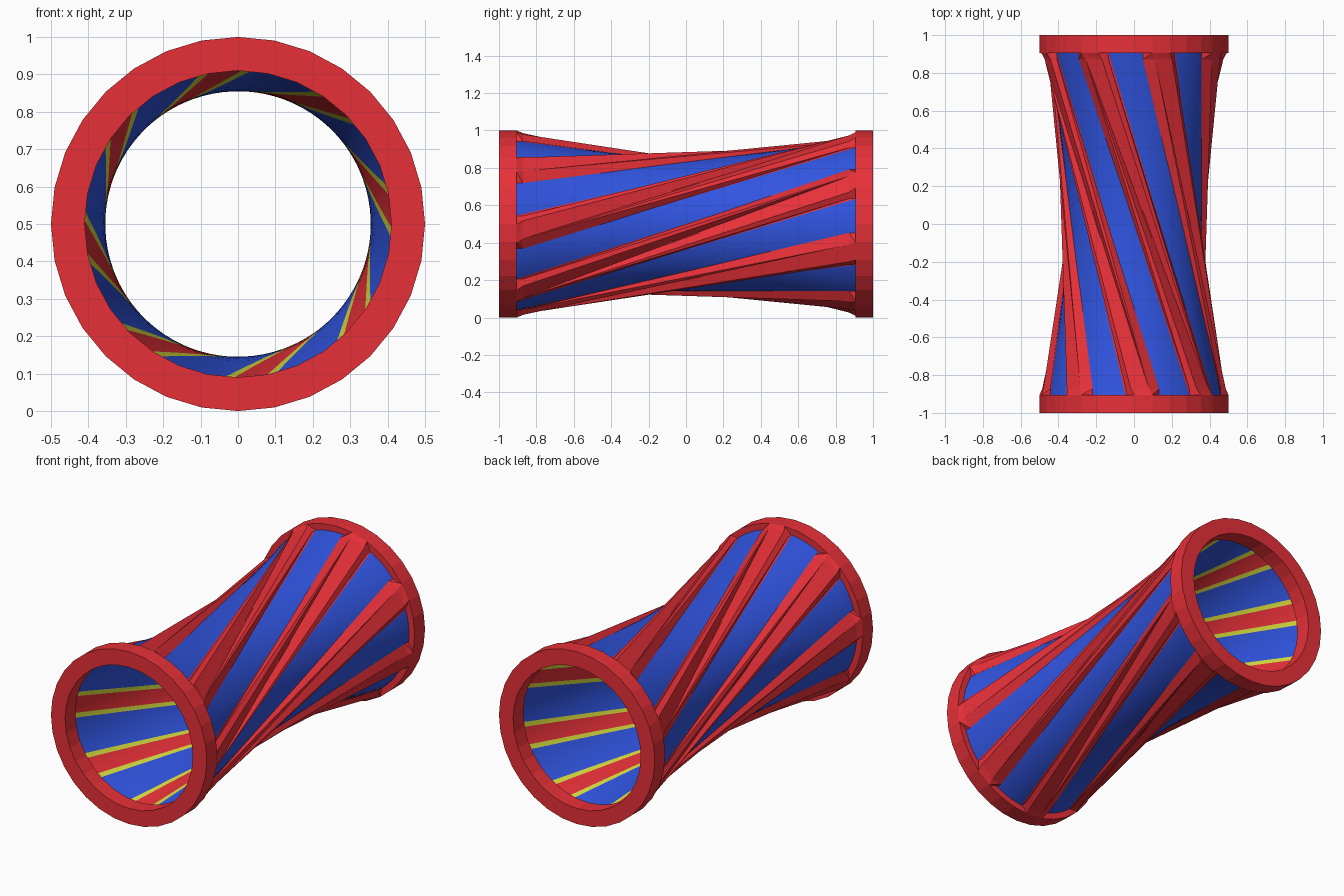
import bpy, bmesh
from math import sin, cos, radians
from mathutils import Vector

cube = bpy.data.objects.get("Cube")
if cube:
    bpy.data.objects.remove(cube, do_unlink=True)

SIDES = 32
STEP = 360 / SIDES
BARS = 8
PITCH = 360 / BARS
PHASE = STEP / 2          # bars are centred on a ring facet
TWIST = 7 * STEP
END = 0.905               # inner face of the rings
FOOT = 0.872              # where the flared feet of the bars end


def make_material(name, colour):
    mat = bpy.data.materials.new(name)
    mat.use_nodes = True
    mat.diffuse_color = (*colour, 1)
    mat.node_tree.nodes["Principled BSDF"].inputs["Base Color"].default_value = (*colour, 1)
    return mat


MATERIALS = [make_material("red", (0.80, 0.03, 0.04)),
             make_material("blue", (0.03, 0.09, 0.75)),
             make_material("yellow", (0.70, 0.74, 0.05))]
RED, BLUE, YELLOW = range(3)


def polar(angle, radius, y):
    """Point around the y axis, angle in degrees from the top towards +x."""
    a = radians(angle)
    return Vector((radius * sin(a), y, 0.5 + radius * cos(a)))


def finish(bm, name, smooth=False):
    mesh = bpy.data.meshes.new(name)
    bm.to_mesh(mesh)
    bm.free()
    for mat in MATERIALS:
        mesh.materials.append(mat)
    for poly in mesh.polygons:
        poly.use_smooth = smooth
    obj = bpy.data.objects.new(name, mesh)
    bpy.context.collection.objects.link(obj)
    return obj


# End rings: a square profile spun around the axis
def make_ring(name, y_a, y_b):
    bm = bmesh.new()
    profile = [(0.5, y_a), (0.5, y_b), (0.41, y_b), (0.41, y_a)]
    loops = [[bm.verts.new(polar(i * STEP, r, y)) for r, y in profile] for i in range(SIDES)]
    for i in range(SIDES):
        a, b = loops[i], loops[(i + 1) % SIDES]
        for j in range(4):
            k = (j + 1) % 4
            bm.faces.new((a[j], a[k], b[k], b[j]))
    bmesh.ops.recalc_face_normals(bm, faces=bm.faces)
    finish(bm, name)


make_ring("front_ring", -1, -END)
make_ring("back_ring", END, 1)


# Twisted skin: each band is (offset at front, offset at back, colour up to the next band)
def make_skin(name, radius, bands, inward):
    rows, cuts = 20, 6
    columns = []
    for k in range(BARS):
        for i, (front, back, colour) in enumerate(bands):
            next_front, next_back, _ = bands[(i + 1) % len(bands)]
            wrap = PITCH if i == len(bands) - 1 else 0
            for c in range(cuts):
                t = c / cuts
                base = PHASE + k * PITCH
                columns.append((base + front + (next_front + wrap - front) * t,
                                base + back + (next_back + wrap - back) * t, colour))
    bm = bmesh.new()
    grid = []
    for front, back, _ in columns:
        line = []
        for r in range(rows + 1):
            t = r / rows
            angle = front + (back - front) * t
            start, stop = polar(angle, radius, -END), polar(angle - TWIST, radius, END)
            line.append(bm.verts.new(start.lerp(stop, t)))
        grid.append(line)
    for c, column in enumerate(columns):
        a, b = grid[c], grid[(c + 1) % len(columns)]
        for r in range(rows):
            quad = (a[r], b[r], b[r + 1], a[r + 1])
            face = bm.faces.new(quad if inward else quad[::-1])
            face.material_index = column[2]
    finish(bm, name, smooth=True)


make_skin("outer_skin", 0.463, [(-11.25, -11.25, RED), (11.25, 11.25, BLUE)], False)
make_skin("inner_skin", 0.459, [(-11.5, -8, YELLOW), (-8, -4.5, RED),
                                (4.5, 8, YELLOW), (8, 11.5, BLUE)], True)


# Raised bars: folded strips with sloping sides and a flared foot at each ring
def make_bar(name, angle):
    bm = bmesh.new()

    def section(centre, y, top_radius, top_shift):
        shape = [(-11, 0.461, 0), (-STEP / 2, top_radius, top_shift),
                 (STEP / 2, top_radius, top_shift), (11, 0.461, 0)]
        return [bm.verts.new(polar(centre + o + s, r, y)) for o, r, s in shape]

    back = angle - TWIST
    rows = [section(angle, -END, 0.5, 0), section(angle, -FOOT, 0.486, -2),
            section(back, FOOT, 0.486, 2), section(back, END, 0.5, 0)]
    for a, b in zip(rows, rows[1:]):
        for j in range(3):
            k = j + 1
            if j == 1:      # the fold runs along the longer diagonal
                tris = ((a[j], a[k], b[j]), (a[k], b[k], b[j]))
            else:
                tris = ((a[j], a[k], b[k]), (a[j], b[k], b[j]))
            for tri in tris:
                bm.faces.new(tri)
    bm.normal_update()
    middle = Vector((0, 0, 0.5))
    for face in bm.faces:
        out = face.calc_center_median() - middle
        out.y = 0
        if face.normal.dot(out) < 0:
            face.normal_flip()
    finish(bm, name)


for i in range(BARS):
    make_bar(f"twisted_bar_{i + 1}", PHASE + i * PITCH)
